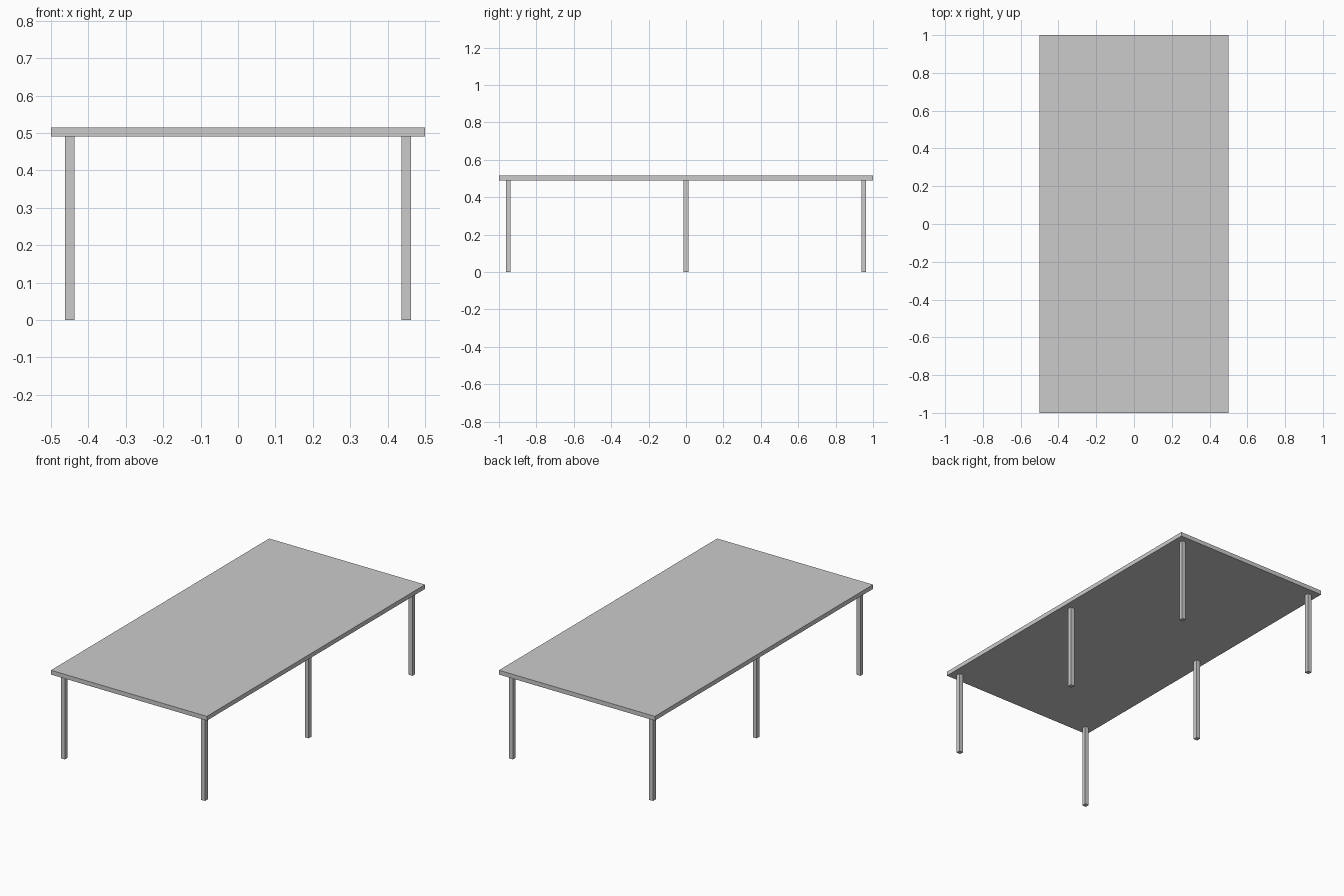
import bpy

if "Cube" in bpy.data.objects:
    bpy.data.objects.remove(bpy.data.objects["Cube"])

LEG = 0.025
TOP_BOTTOM, TOP_TOP = 0.49, 0.515


def box(name, size, center):
    bpy.ops.mesh.primitive_cube_add(size=1, location=center)
    obj = bpy.context.object
    obj.name = name
    obj.scale = size
    bpy.ops.object.transform_apply(location=False, rotation=False, scale=True)
    return obj


# Flat rectangular tabletop
box("tabletop", (1, 2, TOP_TOP - TOP_BOTTOM), (0, 0, (TOP_TOP + TOP_BOTTOM) / 2))

# Three pairs of square legs
for row, y in (("front", -0.95), ("middle", 0), ("back", 0.95)):
    for side, x in (("left", -0.45), ("right", 0.45)):
        box(f"{row}_{side}_leg", (LEG, LEG, TOP_BOTTOM), (x, y, TOP_BOTTOM / 2))
